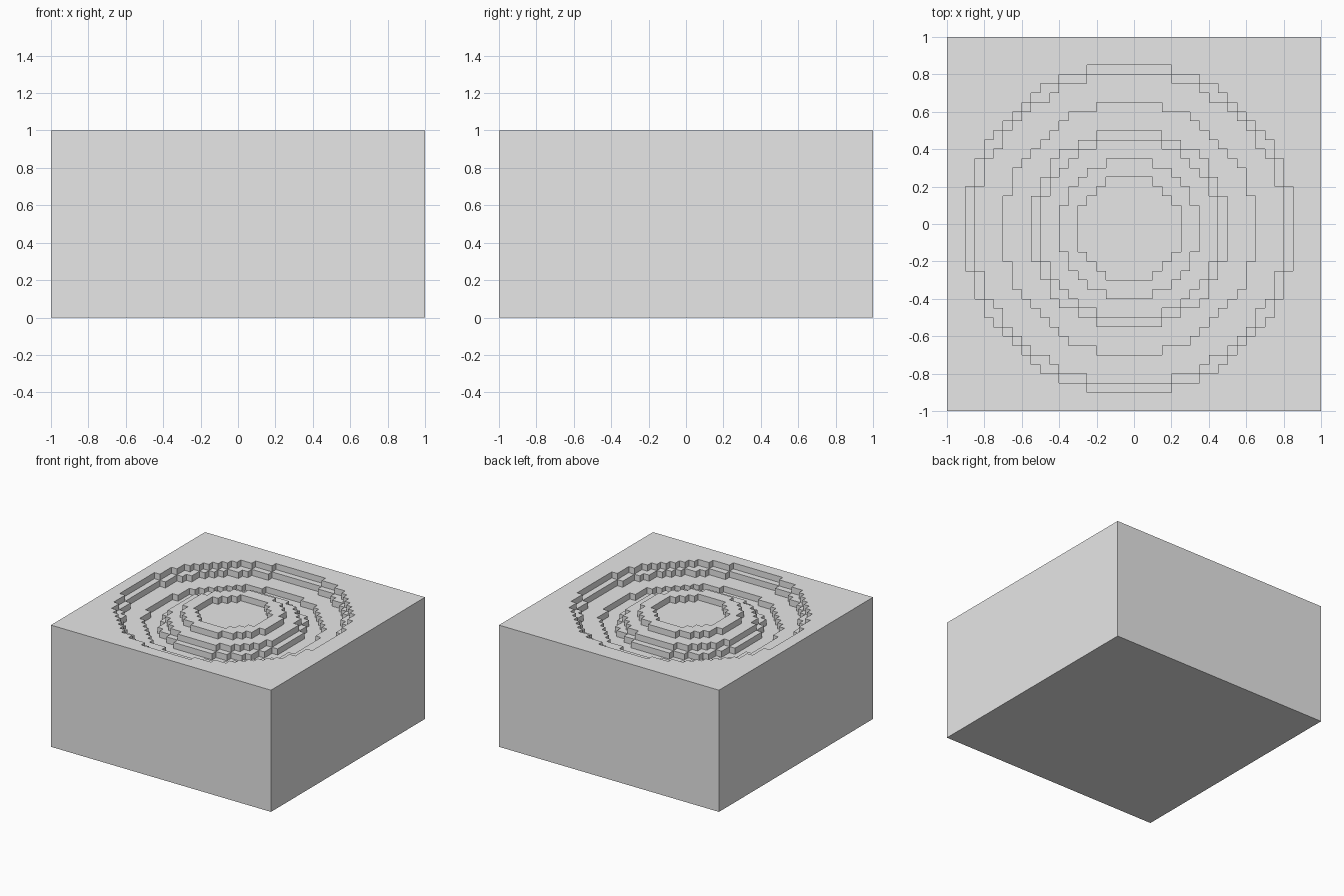
import bpy
import bmesh

cube = bpy.data.objects.get("Cube")
if cube:
    bpy.data.objects.remove(cube, do_unlink=True)

CELLS = 40          # columns along each side
STEP = 2 / CELLS    # column width and level height
CENTRE = 19         # column at the middle of the ripples

# Ripple rings: squared radius in columns, levels gained on crossing inward
RINGS = [(309, -1), (275, -1), (181, -1), (114, 1), (92, 1), (55, 1), (30, -1)]


def height(i, j):
    """Top of a column; zero outside the block."""
    if not (0 <= i < CELLS and 0 <= j < CELLS):
        return 0.0
    r2 = (i - CENTRE) ** 2 + (j - CENTRE) ** 2
    return 1 + STEP * sum(change for limit, change in RINGS if r2 < limit)


def pos(i):
    return i * STEP - 1


bm = bmesh.new()


def quad(*corners):
    bm.faces.new([bm.verts.new(c) for c in corners])


def wall(a, b, low, high):
    """Upright face between two plan points."""
    if abs(high - low) > STEP / 2:
        quad((*a, low), (*b, low), (*b, high), (*a, high))


# Column tops, and the walls wherever neighbouring columns differ
for i in range(-1, CELLS):
    for j in range(-1, CELLS):
        h = height(i, j)
        x0, x1, y0, y1 = pos(i), pos(i + 1), pos(j), pos(j + 1)
        if h > 0:
            quad((x0, y0, h), (x1, y0, h), (x1, y1, h), (x0, y1, h))
        wall((x1, y0), (x1, y1), h, height(i + 1, j))
        wall((x0, y1), (x1, y1), h, height(i, j + 1))

# Weld, close the underside and face everything outward
bmesh.ops.remove_doubles(bm, verts=bm.verts[:], dist=STEP / 50)
rim = [e for e in bm.edges
       if e.is_boundary and all(v.co.z < STEP / 2 for v in e.verts)]
bmesh.ops.contextual_create(bm, geom=rim)
bmesh.ops.recalc_face_normals(bm, faces=bm.faces[:])

mesh = bpy.data.meshes.new("rippled_block")
bm.to_mesh(mesh)
bm.free()

# Plain grey
grey = bpy.data.materials.new("light_grey")
grey.use_nodes = True
colour = (0.8, 0.8, 0.8, 1)
grey.diffuse_color = colour
grey.node_tree.nodes["Principled BSDF"].inputs["Base Color"].default_value = colour
mesh.materials.append(grey)

block = bpy.data.objects.new("rippled_block", mesh)
bpy.context.collection.objects.link(block)
